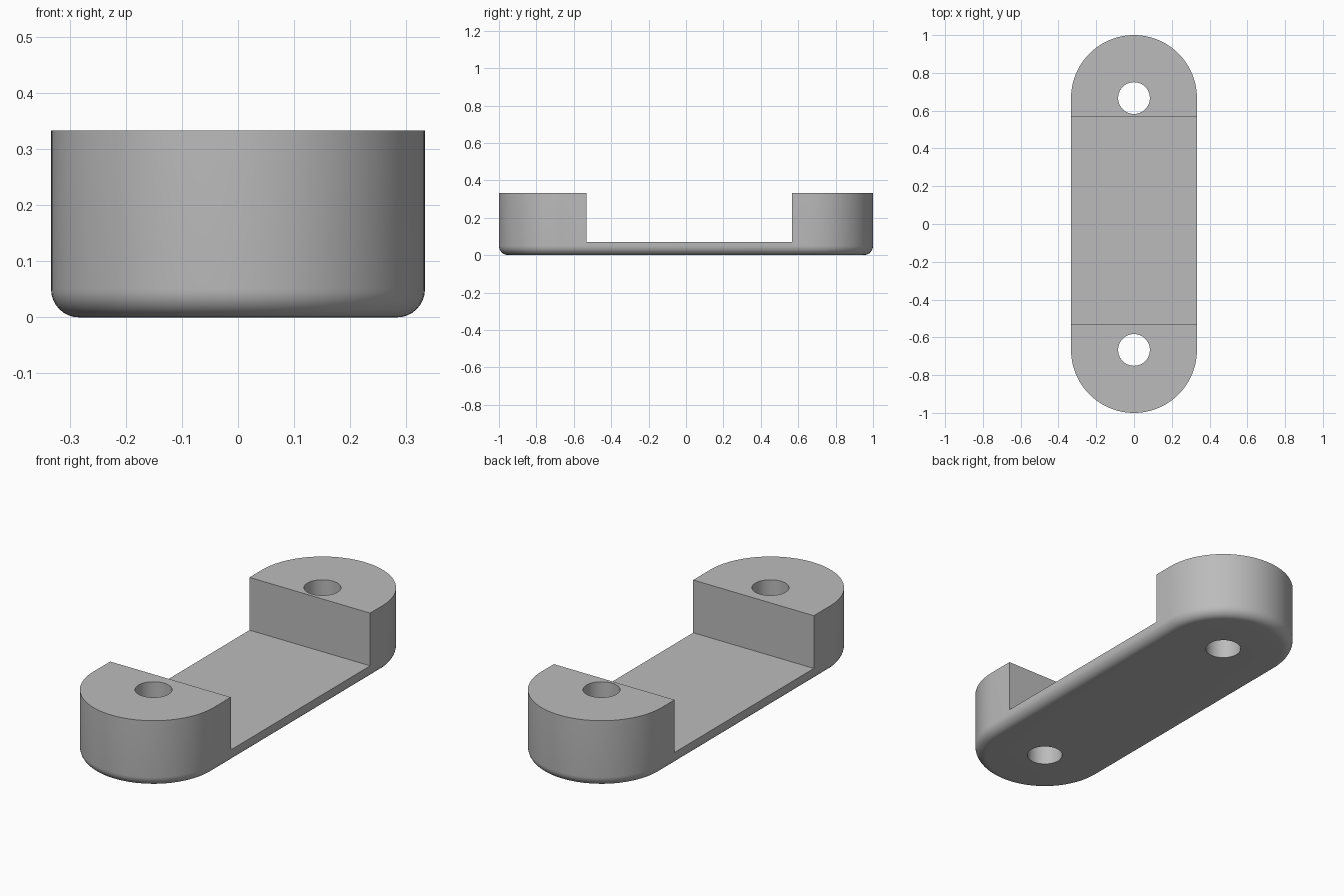
import bpy, bmesh, math

if "Cube" in bpy.data.objects:
    bpy.data.objects.remove(bpy.data.objects["Cube"])

R = 1 / 3          # end radius and total height
CY = 1 - R         # centre of each rounded end
FILLET = 0.05      # rounded bottom edge
SEG = 48           # segments per rounded end

grey = bpy.data.materials.new("plain grey")
grey.diffuse_color = (0.5, 0.5, 0.5, 1)
grey.use_nodes = True
grey.node_tree.nodes["Principled BSDF"].inputs["Base Color"].default_value = grey.diffuse_color


def outline(r):
    """Slot-shaped outline: two half circles joined by straight sides."""
    pts = []
    for cy, start in ((CY, 0), (-CY, math.pi)):
        for i in range(SEG + 1):
            a = start + math.pi * i / SEG
            pts.append((r * math.cos(a), cy + r * math.sin(a)))
    return pts


def add_mesh(name, bm):
    bmesh.ops.recalc_face_normals(bm, faces=bm.faces)
    mesh = bpy.data.meshes.new(name)
    bm.to_mesh(mesh)
    bm.free()
    mesh.materials.append(grey)
    obj = bpy.data.objects.new(name, mesh)
    bpy.context.collection.objects.link(obj)
    return obj


# Body: stacked slot outlines with a filleted bottom edge
profile = []
for i in range(9):
    a = math.pi / 2 * i / 8
    profile.append((R - FILLET + FILLET * math.sin(a), FILLET - FILLET * math.cos(a)))
profile.append((R, R))

bm = bmesh.new()
rings = [[bm.verts.new((x, y, z)) for x, y in outline(r)] for r, z in profile]
n = len(rings[0])
for low, high in zip(rings, rings[1:]):
    for i in range(n):
        j = (i + 1) % n
        bm.faces.new((low[i], low[j], high[j], high[i]))
bm.faces.new(rings[0])
bm.faces.new(rings[-1])
body = add_mesh("bracket_body", bm)

# Cutter for the wide recess between the two raised ends
Y0, Y1, FLOOR = -0.533, 0.567, 0.07
bm = bmesh.new()
bmesh.ops.create_cube(bm, size=1)
for v in bm.verts:
    v.co = (v.co.x * 2, Y1 if v.co.y > 0 else Y0, 1 if v.co.z > 0 else FLOOR)
cutters = [add_mesh("recess_cutter", bm)]

# Cutters for the screw holes
for name, y in (("front_hole_cutter", -CY), ("back_hole_cutter", CY)):
    bm = bmesh.new()
    bmesh.ops.create_cone(bm, cap_ends=True, segments=48, radius1=0.084,
                          radius2=0.084, depth=2)
    bmesh.ops.translate(bm, verts=bm.verts, vec=(0, y, 0))
    cutters.append(add_mesh(name, bm))

# Cut the recess and holes, then discard the cutters
bpy.context.view_layer.objects.active = body
body.select_set(True)
for cutter in cutters:
    cutter.hide_render = True
    mod = body.modifiers.new(cutter.name, 'BOOLEAN')
    mod.operation = 'DIFFERENCE'
    mod.solver = 'EXACT'
    mod.object = cutter
    bpy.ops.object.modifier_apply(modifier=mod.name)
    bpy.data.objects.remove(cutter)

bpy.ops.object.shade_smooth_by_angle(angle=math.radians(30))
